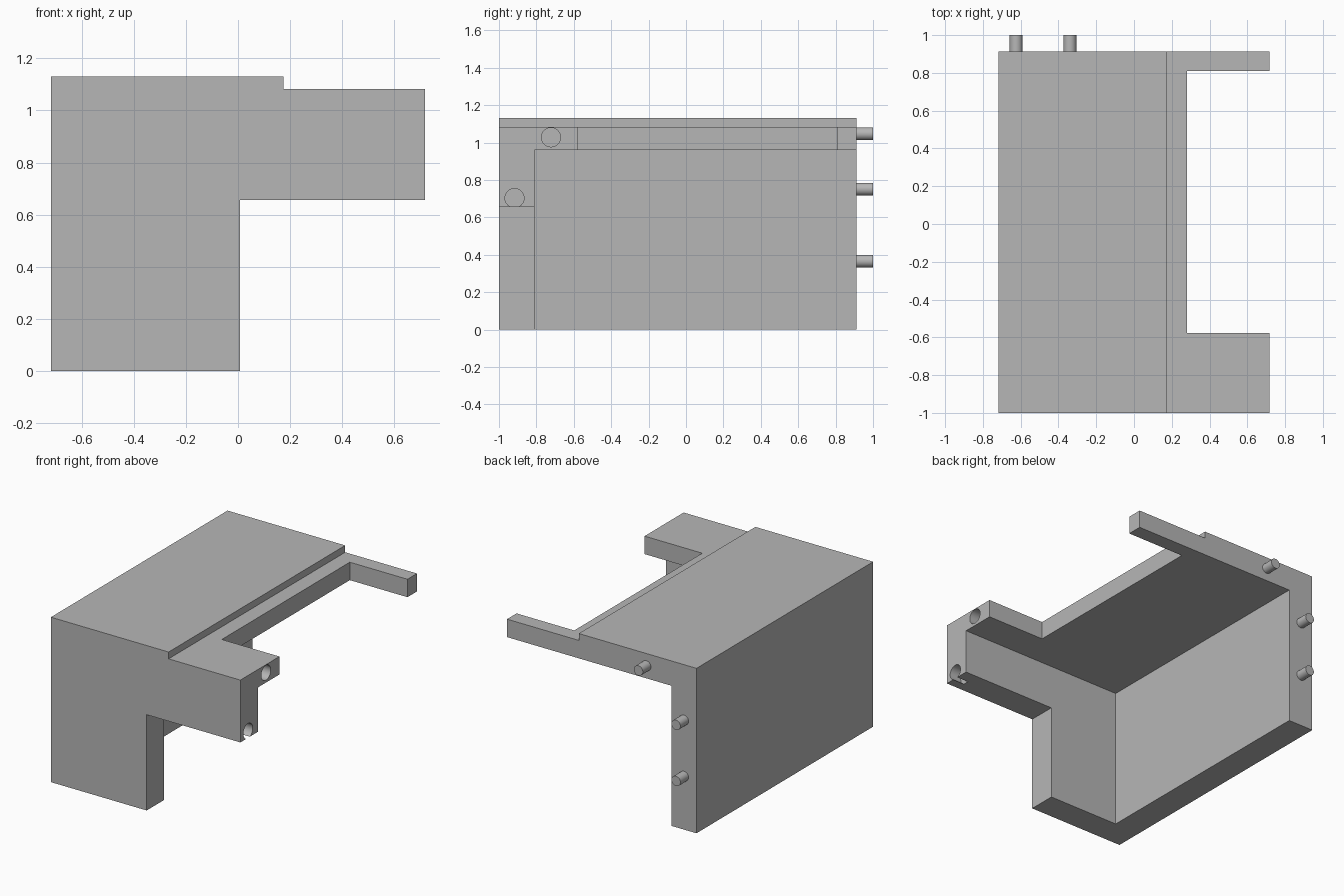
import bpy, bmesh
from math import radians, pi
from mathutils import Matrix

if "Cube" in bpy.data.objects:
    bpy.data.objects.remove(bpy.data.objects["Cube"])

GREY = (0.47, 0.47, 0.47, 1)
grey = bpy.data.materials.new("plain grey")
grey.use_nodes = True
grey.diffuse_color = GREY
grey.node_tree.nodes["Principled BSDF"].inputs["Base Color"].default_value = GREY

HALF, BACK = 0.718, 0.912       # half width, rear face
WALL_X, WALL_Y = -0.527, -0.81  # inner faces of side and front walls
ROOF_UNDER, STEP, TOP = 0.96, 1.083, 1.13
PEG_LEN = 1 - BACK


def add_object(name, bm):
    bmesh.ops.recalc_face_normals(bm, faces=bm.faces)
    mesh = bpy.data.meshes.new(name)
    bm.to_mesh(mesh)
    bm.free()
    obj = bpy.data.objects.new(name, mesh)
    bpy.context.collection.objects.link(obj)
    mesh.materials.append(grey)
    return obj


def box(name, low, high):
    bm = bmesh.new()
    bmesh.ops.create_cube(bm, size=1)
    for v in bm.verts:
        v.co = [l + (c + 0.5) * (h - l) for c, l, h in zip(v.co, low, high)]
    return add_object(name, bm)


def rod(name, centre, radius, length, axis):
    bm = bmesh.new()
    bmesh.ops.create_cone(bm, cap_ends=True, segments=32, radius1=radius,
                          radius2=radius, depth=length)
    bm.transform(Matrix.Translation(centre) @ Matrix.Rotation(pi / 2, 4, axis))
    return add_object(name, bm)


def cut(obj, cutter):
    cutter.hide_render = True
    mod = obj.modifiers.new("cut", "BOOLEAN")
    mod.operation, mod.solver, mod.object = "DIFFERENCE", "EXACT", cutter
    bpy.context.view_layer.objects.active = obj
    bpy.ops.object.modifier_apply(modifier=mod.name)
    bpy.data.objects.remove(cutter)


def smooth(obj):
    bpy.ops.object.select_all(action="DESELECT")
    obj.select_set(True)
    bpy.context.view_layer.objects.active = obj
    bpy.ops.object.shade_smooth_by_angle(angle=radians(30))


# Housing: stepped front profile extruded to the back
profile = [(-HALF, 0), (0.008, 0), (0.008, 0.656), (HALF, 0.656),
           (HALF, STEP), (0.174, STEP), (0.174, TOP), (-HALF, TOP)]
bm = bmesh.new()
face = bm.faces.new([bm.verts.new((x, -1, z)) for x, z in profile])
ext = bmesh.ops.extrude_face_region(bm, geom=[face])["geom"]
bmesh.ops.translate(bm, vec=(0, 1 + BACK, 0),
                    verts=[g for g in ext if isinstance(g, bmesh.types.BMVert)])
housing = add_object("housing", bm)

# Hollow under the roof, and the gap between the two arms
cut(housing, box("hollow", (WALL_X, WALL_Y, -1), (2, 2, ROOF_UNDER)))
cut(housing, box("arm_gap", (0.281, -0.577, 0.8), (2, 0.809, 2)))

# Blind sockets in the end of the front arm
for y, z in [(-0.722, 1.028), (-0.917, 0.703)]:
    cut(housing, rod("socket", (HALF, y, z), 0.051, 2 * PEG_LEN, "Y"))
smooth(housing)

# Pegs on the rear face
pegs = {"lower_peg": (-0.624, 0.366), "middle_peg": (-0.624, 0.751),
        "roof_peg": (-0.339, 1.047)}
for name, (x, z) in pegs.items():
    smooth(rod(name, (x, 1 - PEG_LEN / 2 - 0.005, z), 0.034, PEG_LEN + 0.01, "X"))
